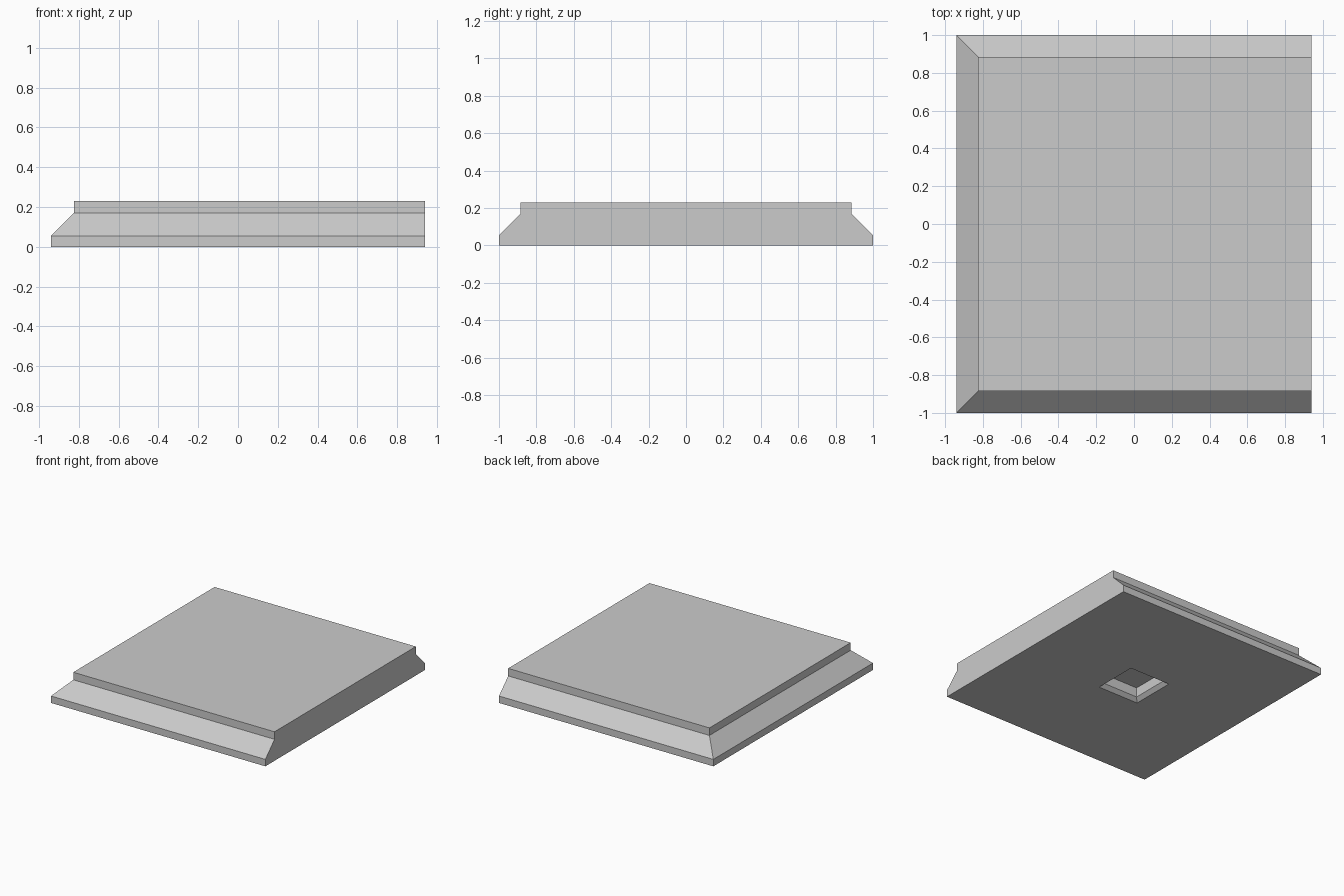
import bpy, bmesh

cube = bpy.data.objects.get("Cube")
if cube:
    bpy.data.objects.remove(cube)

grey = bpy.data.materials.new("plain grey")
grey.use_nodes = True
colour = (0.6, 0.6, 0.6, 1)
grey.diffuse_color = colour
grey.node_tree.nodes["Principled BSDF"].inputs["Base Color"].default_value = colour

bm = bmesh.new()


def ring(x0, x1, y, z):
    return [bm.verts.new(p) for p in ((x0, -y, z), (x1, -y, z), (x1, y, z), (x0, y, z))]


def bridge(a, b, sides=range(4)):
    for i in sides:
        j = (i + 1) % 4
        bm.faces.new((a[i], a[j], b[j], b[i]))


# Stepped slab: lip, slope and raised top, with one end cut flat
HALF, SLOPE = 0.94, 0.115
levels = [ring(-HALF + inset, HALF, 1 - inset, z)
          for inset, z in ((0, 0), (0, 0.055), (SLOPE, 0.17), (SLOPE, 0.23))]
for low, high in zip(levels, levels[1:]):
    bridge(low, high, (0, 2, 3))
bm.faces.new(levels[-1])
bm.faces.new([v[1] for v in levels] + [v[2] for v in reversed(levels)])

# Square socket in the underside: chamfered rim, straight walls, flat floor
socket = [ring(-r, r, r, z) for r, z in ((0.18, 0), (0.152, 0.028), (0.152, 0.104))]
bridge(levels[0], socket[0])
for low, high in zip(socket, socket[1:]):
    bridge(low, high)
bm.faces.new(socket[-1])

bmesh.ops.recalc_face_normals(bm, faces=bm.faces)
mesh = bpy.data.meshes.new("stepped_slab")
bm.to_mesh(mesh)
bm.free()
mesh.materials.append(grey)
slab = bpy.data.objects.new("stepped_slab", mesh)
bpy.context.collection.objects.link(slab)
